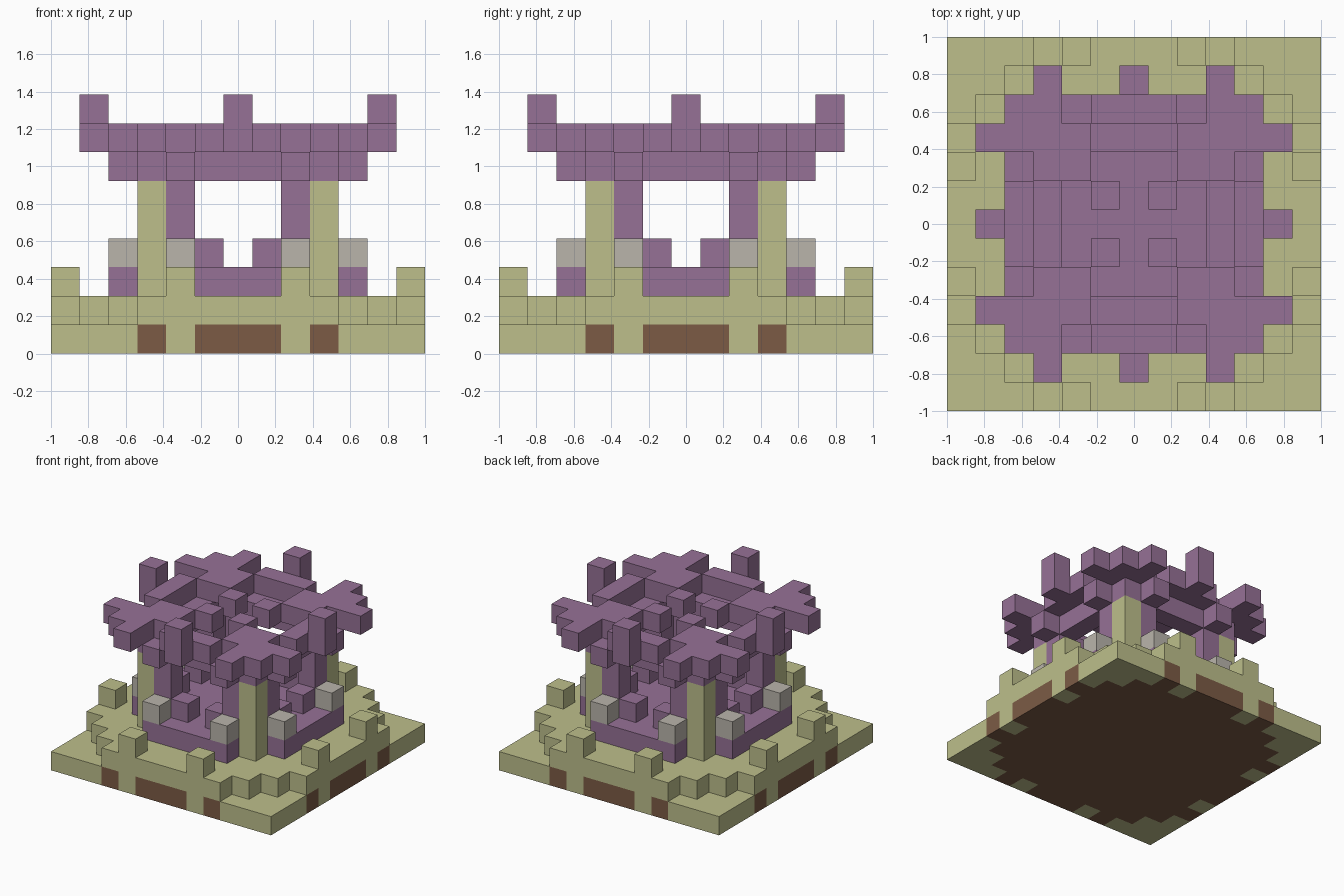
import bpy
import bmesh
from mathutils import Vector

if "Cube" in bpy.data.objects:
    bpy.data.objects.remove(bpy.data.objects["Cube"], do_unlink=True)

UNIT = 2 / 13
R = range(-6, 7)


def material(name, color):
    m = bpy.data.materials.new(name)
    m.use_nodes = True
    m.diffuse_color = (*color, 1)
    m.node_tree.nodes["Principled BSDF"].inputs["Base Color"].default_value = (*color, 1)
    return m


olive = material("olive grass", (0.51, 0.52, 0.26))
purple = material("purple stone", (0.305, 0.165, 0.305))
brown = material("brown soil", (0.2, 0.105, 0.06))
grey = material("pale grey stone", (0.49, 0.46, 0.41))


def around(*pairs):
    """Mirror plan cells across both axes and both diagonals."""
    return {(sx * p, sy * q) for a, b in pairs for p, q in ((a, b), (b, a))
            for sx in (-1, 1) for sy in (-1, 1)}


def stack(plan, low, high=None):
    """Repeat a plan over the layers low to high."""
    return {(x, y, z) for x, y in plan for z in range(low, (high or low) + 1)}


# Stepped outline shared by the soil and the grass terrace
square = {(x, y) for x in R for y in R}
terrace = {(x, y) for x, y in square if abs(x) + abs(y) <= 9}
edge_tufts = around((2, 6))

# Roof corner clusters with outward and inward arms
corner_roof = around((3, 3), (4, 4), (3, 4), (3, 5), (2, 3), (2, 2))
side_roof = around((0, 4), (1, 4))
low_roof = around((0, 3), (1, 3), (2, 3), (3, 3), (2, 4))

# Raised floor
floor = {(x, y) for x, y in square if max(abs(x), abs(y)) <= 3} | around((0, 4), (1, 4), (2, 4))
floor -= around((3, 3))

parts = [
    ("soil_core", brown, stack(terrace - edge_tufts, 0)),
    ("grass_border", olive, stack((square - terrace) | edge_tufts, 0)),
    ("grass_terrace", olive, stack(terrace, 1)),
    ("edge_posts", olive, stack(edge_tufts, 2)),
    ("raised_floor", purple, stack(floor, 2)),
    ("corner_pillars", olive, stack(around((3, 3)), 2, 5)),
    ("inner_pillars", purple, stack(around((2, 3)), 3, 5)),
    ("doorway_blocks", purple, stack(around((1, 3)), 3)),
    ("lamp_blocks", grey, stack(around((2, 4)), 3)),
    ("roof_beams", purple, stack(low_roof, 6)),
    ("roof_corners", purple, stack(corner_roof, 7)),
    ("roof_sides", purple, stack(side_roof, 7)),
    ("roof_spikes", purple, stack(around((0, 5)), 7, 8)),
    ("roof_inner_blocks", purple, stack(around((1, 1)), 7)),
]
occupied = set().union(*(cells for _, _, cells in parts))


def build(name, mat, cells):
    """Make the outer skin of a group of blocks."""
    bm = bmesh.new()
    for cell in sorted(cells):
        centre = Vector((cell[0], cell[1], cell[2] + 0.5))
        for axis in range(3):
            for sign in (-1, 1):
                near = list(cell)
                near[axis] += sign
                if tuple(near) in occupied:
                    continue
                n, u, v = Vector(), Vector(), Vector()
                n[axis] = sign / 2
                u[(axis + 1) % 3] = 0.5
                v[(axis + 2) % 3] = sign / 2
                corners = (-u - v, u - v, u + v, v - u)
                bm.faces.new([bm.verts.new((centre + n + c) * UNIT) for c in corners])
    bmesh.ops.remove_doubles(bm, verts=bm.verts[:], dist=0.001)
    mesh = bpy.data.meshes.new(name)
    bm.to_mesh(mesh)
    bm.free()
    mesh.materials.append(mat)
    bpy.context.collection.objects.link(bpy.data.objects.new(name, mesh))


for part in parts:
    build(*part)
